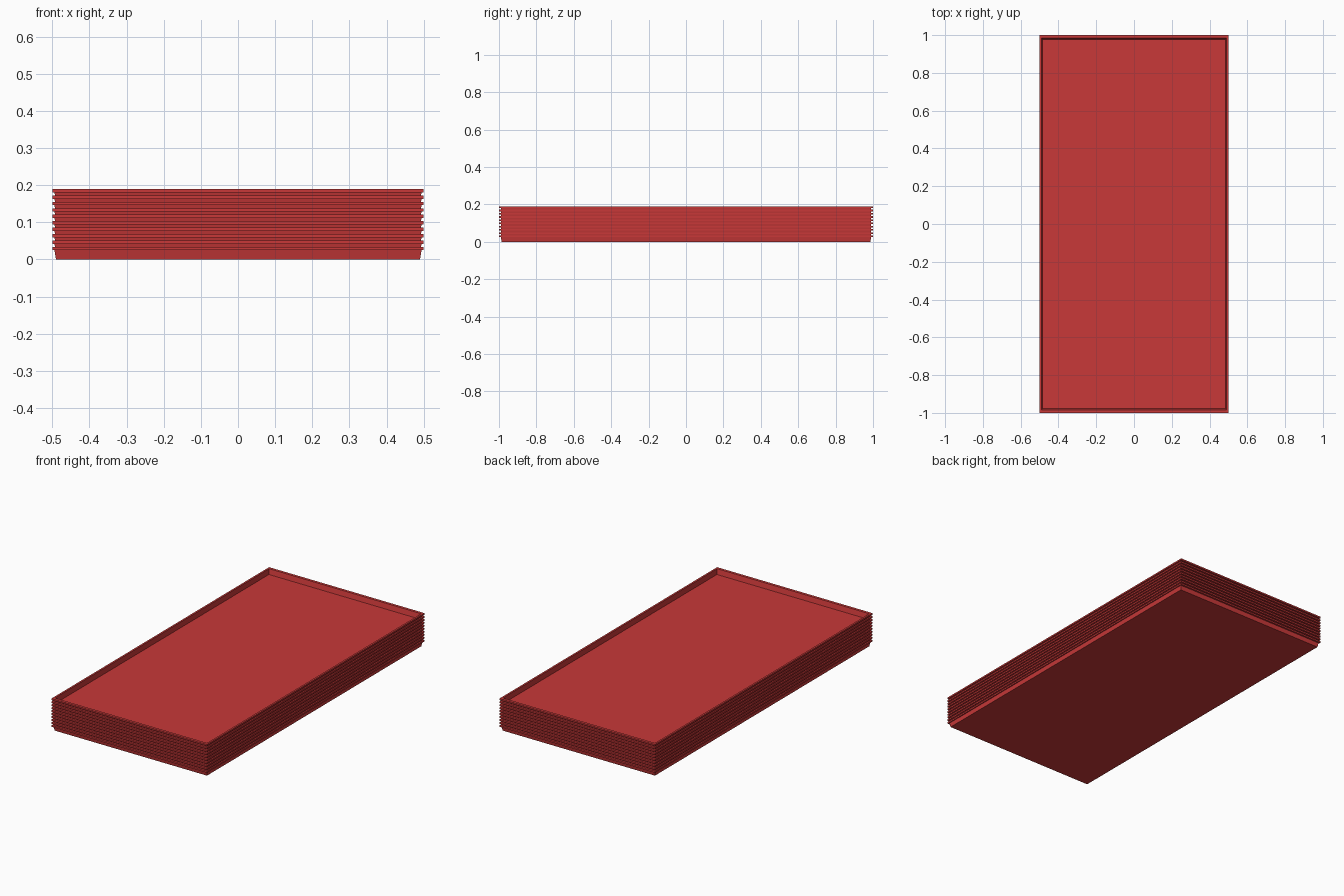
import bpy, bmesh

if "Cube" in bpy.data.objects:
    bpy.data.objects.remove(bpy.data.objects["Cube"])

COUNT = 10        # trays in the stack
HEIGHT = 0.034    # height of one tray
PITCH = 0.0173    # vertical step between nested trays

mat = bpy.data.materials.new("red_plastic")
mat.diffuse_color = (0.58, 0.04, 0.04, 1)
mat.use_nodes = True
mat.node_tree.nodes["Principled BSDF"].inputs["Base Color"].default_value = mat.diffuse_color

# Cross-section from outer base to inner floor: (x inset, y inset, z)
PROFILE = [
    (0.010, 0.015, 0.0),       # base edge
    (0.006, 0.010, 0.025),     # top of tapered wall
    (0.000, 0.000, 0.025),     # underside of lip
    (0.000, 0.000, HEIGHT),    # lip outer edge
    (0.011, 0.016, HEIGHT),    # lip inner edge
    (0.015, 0.023, 0.004),     # floor edge
]


def make_tray_mesh():
    bm = bmesh.new()
    rings = []
    for ix, iy, z in PROFILE:
        x, y = 0.5 - ix, 1.0 - iy
        rings.append([bm.verts.new((sx * x, sy * y, z))
                      for sx, sy in ((-1, -1), (1, -1), (1, 1), (-1, 1))])
    for a, b in zip(rings, rings[1:]):
        for i in range(4):
            j = (i + 1) % 4
            bm.faces.new((a[i], a[j], b[j], b[i]))
    bm.faces.new(rings[0][::-1])   # underside
    bm.faces.new(rings[-1])        # inner floor
    bmesh.ops.recalc_face_normals(bm, faces=bm.faces)
    mesh = bpy.data.meshes.new("tray")
    bm.to_mesh(mesh)
    bm.free()
    mesh.materials.append(mat)
    return mesh


# Stack of nested trays
tray_mesh = make_tray_mesh()
for k in range(COUNT):
    tray = bpy.data.objects.new(f"tray_{k + 1}", tray_mesh)
    tray.location.z = k * PITCH
    bpy.context.collection.objects.link(tray)
